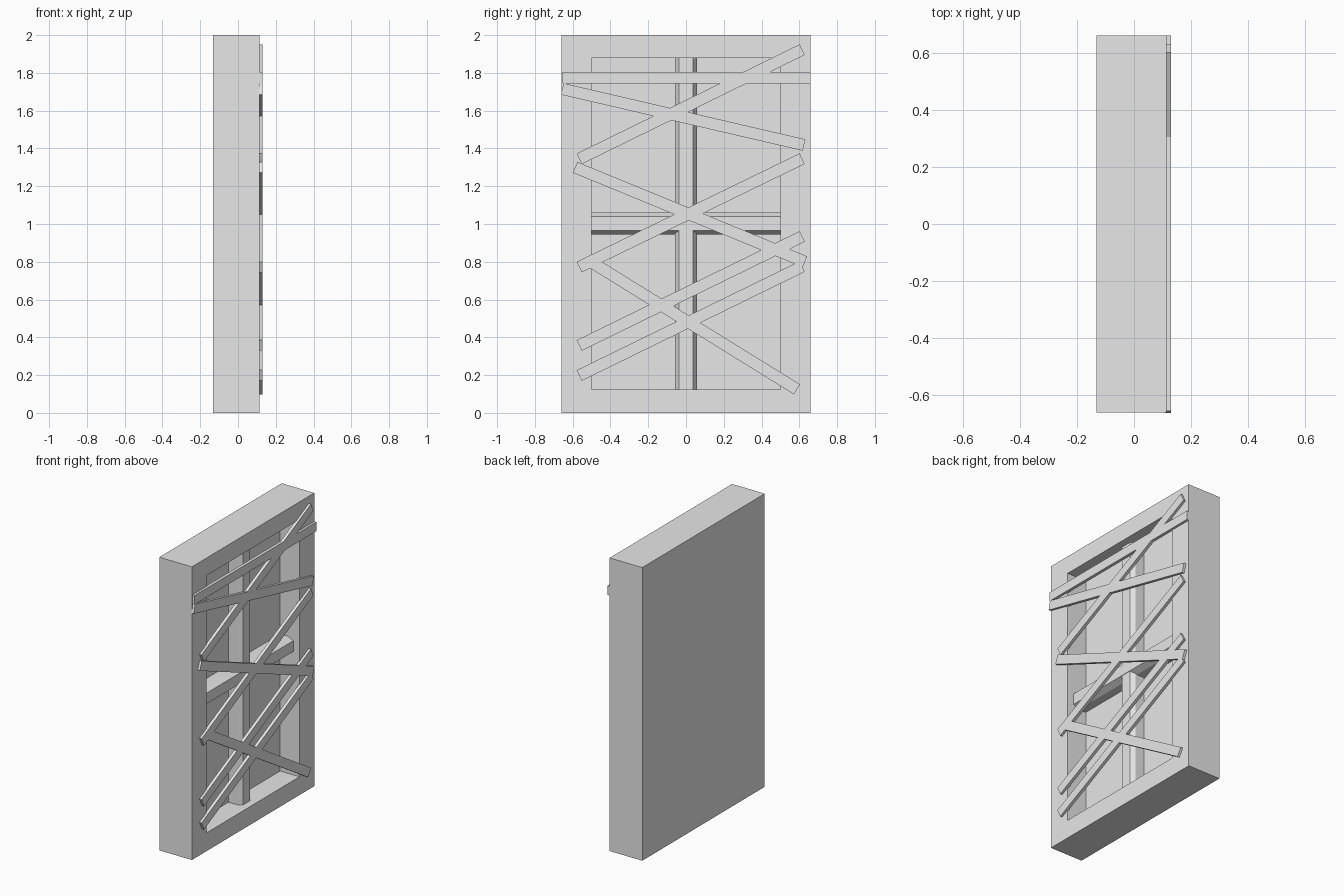
import bpy, bmesh, math
from mathutils import Matrix, Vector

old = bpy.data.objects.get("Cube")
if old:
    bpy.data.objects.remove(old, do_unlink=True)

grey = bpy.data.materials.new("plain_grey")
grey.use_nodes = True
colour = (0.8, 0.8, 0.8, 1)
grey.diffuse_color = colour
grey.node_tree.nodes["Principled BSDF"].inputs["Base Color"].default_value = colour

BACK, FACE, FLOOR, PLANK_FACE = -0.132, 0.114, -0.032, 0.13


def finish(bm, name):
    bmesh.ops.recalc_face_normals(bm, faces=bm.faces)
    mesh = bpy.data.meshes.new(name)
    bm.to_mesh(mesh)
    bm.free()
    mesh.materials.append(grey)
    obj = bpy.data.objects.new(name, mesh)
    bpy.context.collection.objects.link(obj)
    return obj


def box(low, high):
    low, high = Vector(low), Vector(high)
    bm = bmesh.new()
    matrix = Matrix.Translation((low + high) / 2) @ Matrix.Diagonal((high - low).to_4d())
    bmesh.ops.create_cube(bm, size=1, matrix=matrix)
    return bm


# Window frame: a slab with a recess pressed into its +x face
bm = box((BACK, -0.66, 0), (FACE, 0.66, 2))
front = max(bm.faces, key=lambda f: f.calc_center_median().x)
bmesh.ops.inset_individual(bm, faces=[front], thickness=0.1)
for v in front.verts:
    v.co.y = math.copysign(0.5, v.co.y)
    v.co.z = 1.88 if v.co.z > 1 else 0.125
recess = bmesh.ops.extrude_discrete_faces(bm, faces=[front])["faces"][0]
for v in recess.verts:
    v.co.x = FLOOR
finish(bm, "window_frame")


# Glazing bars: chamfered profile swept across the recess
def glazing_bar(name, shoulder, face, start, end, across):
    profile = [(FLOOR, -0.0575), (shoulder, -0.0575), (face, -0.037),
               (face, 0.037), (shoulder, 0.0575), (FLOOR, 0.0575)]
    bm = bmesh.new()
    start, end, across = Vector(start), Vector(end), Vector(across)
    verts = [bm.verts.new(start + Vector((x, 0, 0)) + across * w) for x, w in profile]
    cap = bm.faces.new(verts)
    ext = bmesh.ops.extrude_face_region(bm, geom=[cap], use_keep_orig=True)
    moved = [g for g in ext["geom"] if isinstance(g, bmesh.types.BMVert)]
    bmesh.ops.translate(bm, verts=moved, vec=end - start)
    finish(bm, name)


glazing_bar("upright_glazing_bar", 0.035, 0.065, (0, 0, 0.125), (0, 0, 1.88), (0, 1, 0))
glazing_bar("cross_glazing_bar", 0.025, 0.067, (0, -0.5, 1.003), (0, 0.5, 1.003), (0, 0, 1))

# Planks nailed over the opening: (y, z) of both ends
planks = [
    ((-0.655, 1.775), (0.66, 1.775)),
    ((-0.655, 1.715), (0.625, 1.418)),
    ((-0.565, 1.345), (0.615, 1.923)),
    ((-0.587, 1.30), (0.63, 0.80)),
    ((-0.565, 0.772), (0.615, 1.346)),
    ((-0.52, 0.81), (0.587, 0.125)),
    ((-0.565, 0.357), (0.615, 0.934)),
    ((-0.565, 0.198), (0.615, 0.775)),
]
for i, ((y0, z0), (y1, z1)) in enumerate(planks, 1):
    half = math.hypot(y1 - y0, z1 - z0) / 2
    bm = box((FACE - 0.005, -half, -0.031), (PLANK_FACE, half, 0.031))
    turn = Matrix.Rotation(math.atan2(z1 - z0, y1 - y0), 4, "X")
    middle = Matrix.Translation((0, (y0 + y1) / 2, (z0 + z1) / 2))
    bm.transform(middle @ turn)
    finish(bm, f"plank_{i}")
